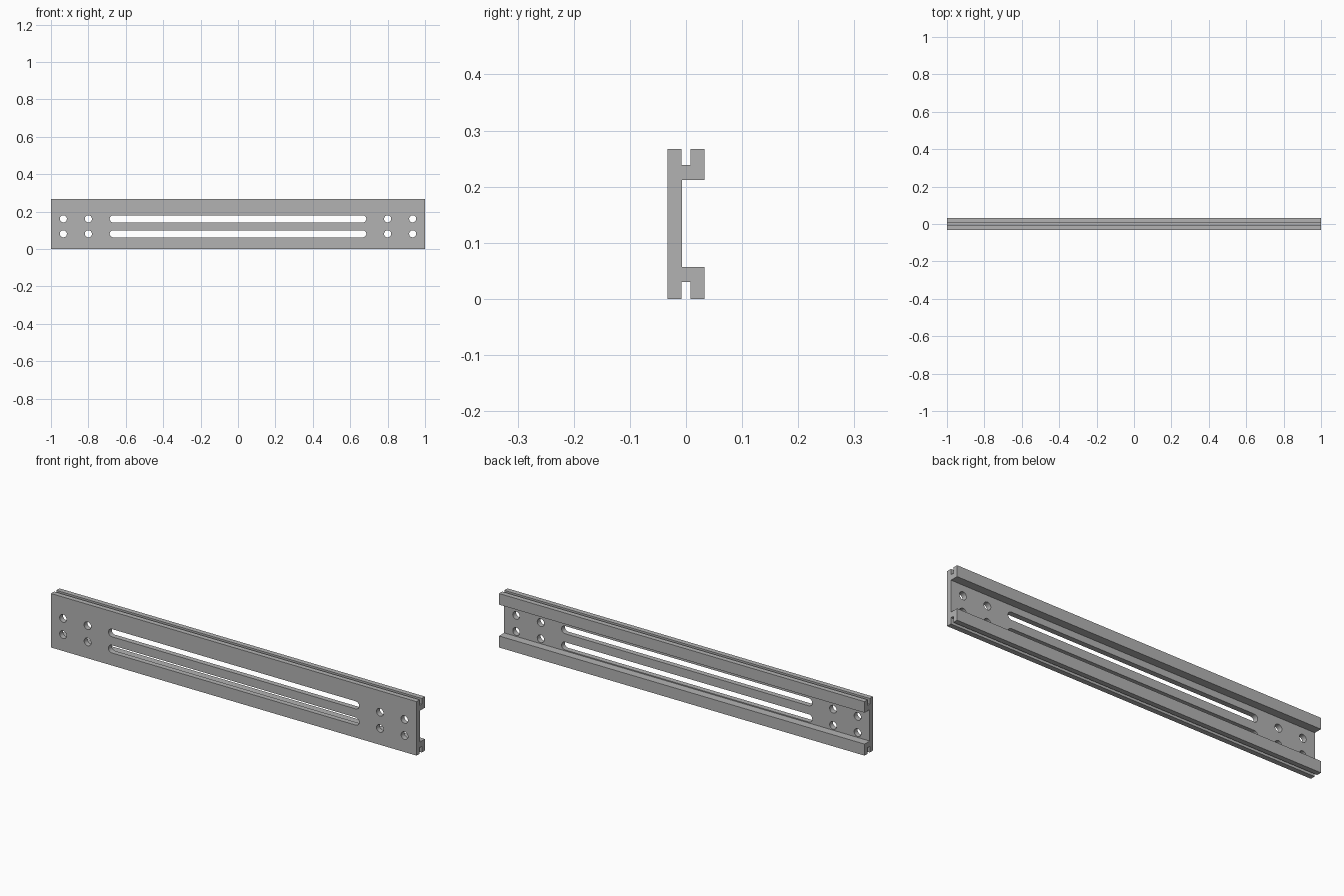
import bpy
import bmesh
import math
from mathutils import Vector

cube = bpy.data.objects.get("Cube")
if cube:
    bpy.data.objects.remove(cube, do_unlink=True)

HALF_LENGTH = 1.0
HEIGHT = 0.267
ROWS = (0.081, 0.161)      # heights of the hole and slot rows
RADIUS = 0.019

metal = bpy.data.materials.new("grey metal")
metal.use_nodes = True
grey = (0.45, 0.45, 0.45, 1)
metal.diffuse_color = grey
metal.node_tree.nodes["Principled BSDF"].inputs["Base Color"].default_value = grey


def prism(name, outline, direction):
    """Extrude a closed flat outline along a direction."""
    bm = bmesh.new()
    face = bm.faces.new([bm.verts.new(p) for p in outline])
    result = bmesh.ops.extrude_face_region(bm, geom=[face])
    moved = [v for v in result["geom"] if isinstance(v, bmesh.types.BMVert)]
    bmesh.ops.translate(bm, verts=moved, vec=Vector(direction))
    bmesh.ops.recalc_face_normals(bm, faces=bm.faces)
    mesh = bpy.data.meshes.new(name)
    bm.to_mesh(mesh)
    bm.free()
    mesh.materials.append(metal)
    obj = bpy.data.objects.new(name, mesh)
    bpy.context.collection.objects.link(obj)
    return obj


def slot_outline(x, z, half_straight):
    """Round hole, or a slot when the straight part is not zero."""
    points = []
    steps = 12
    for side in (1, -1):
        for i in range(steps + (half_straight > 0)):
            a = math.pi * (i / steps - 0.5) + (math.pi if side < 0 else 0)
            points.append((x + side * half_straight + RADIUS * math.cos(a),
                           -0.1, z + RADIUS * math.sin(a)))
    return points


# Channel section: front plate with a grooved flange along each long edge
upper = [(-0.007, 0.212), (0.033, 0.212), (0.033, HEIGHT),
         (0.008, HEIGHT), (0.008, 0.239), (-0.008, 0.239),
         (-0.008, HEIGHT), (-0.033, HEIGHT)]
lower = [(-0.033, 0), (-0.008, 0), (-0.008, 0.03), (0.008, 0.03),
         (0.008, 0), (0.033, 0), (0.033, 0.057), (-0.007, 0.057)]
rail = prism("channel_rail", [(-HALF_LENGTH, y, z) for y, z in upper + lower],
             (2 * HALF_LENGTH, 0, 0))

# Two long slots and four pairs of round holes through the plate
cutters = []
for z in ROWS:
    cutters.append(prism("slot_cutter", slot_outline(0, z, 0.667), (0, 0.2, 0)))
    for x in (-0.934, -0.8, 0.8, 0.934):
        cutters.append(prism("hole_cutter", slot_outline(x, z, 0), (0, 0.2, 0)))

for cutter in cutters:
    cutter.hide_render = True
    cut = rail.modifiers.new("cut", 'BOOLEAN')
    cut.operation = 'DIFFERENCE'
    cut.solver = 'EXACT'
    cut.object = cutter

# Apply the cuts and discard the cutters
graph = bpy.context.evaluated_depsgraph_get()
finished = bpy.data.meshes.new_from_object(rail.evaluated_get(graph))
rail.modifiers.clear()
rail.data = finished
for cutter in cutters:
    bpy.data.objects.remove(cutter, do_unlink=True)

# Smooth hole walls, crisp edges
bpy.ops.object.select_all(action='DESELECT')
rail.select_set(True)
bpy.context.view_layer.objects.active = rail
bpy.ops.object.shade_smooth_by_angle(angle=math.radians(30))
